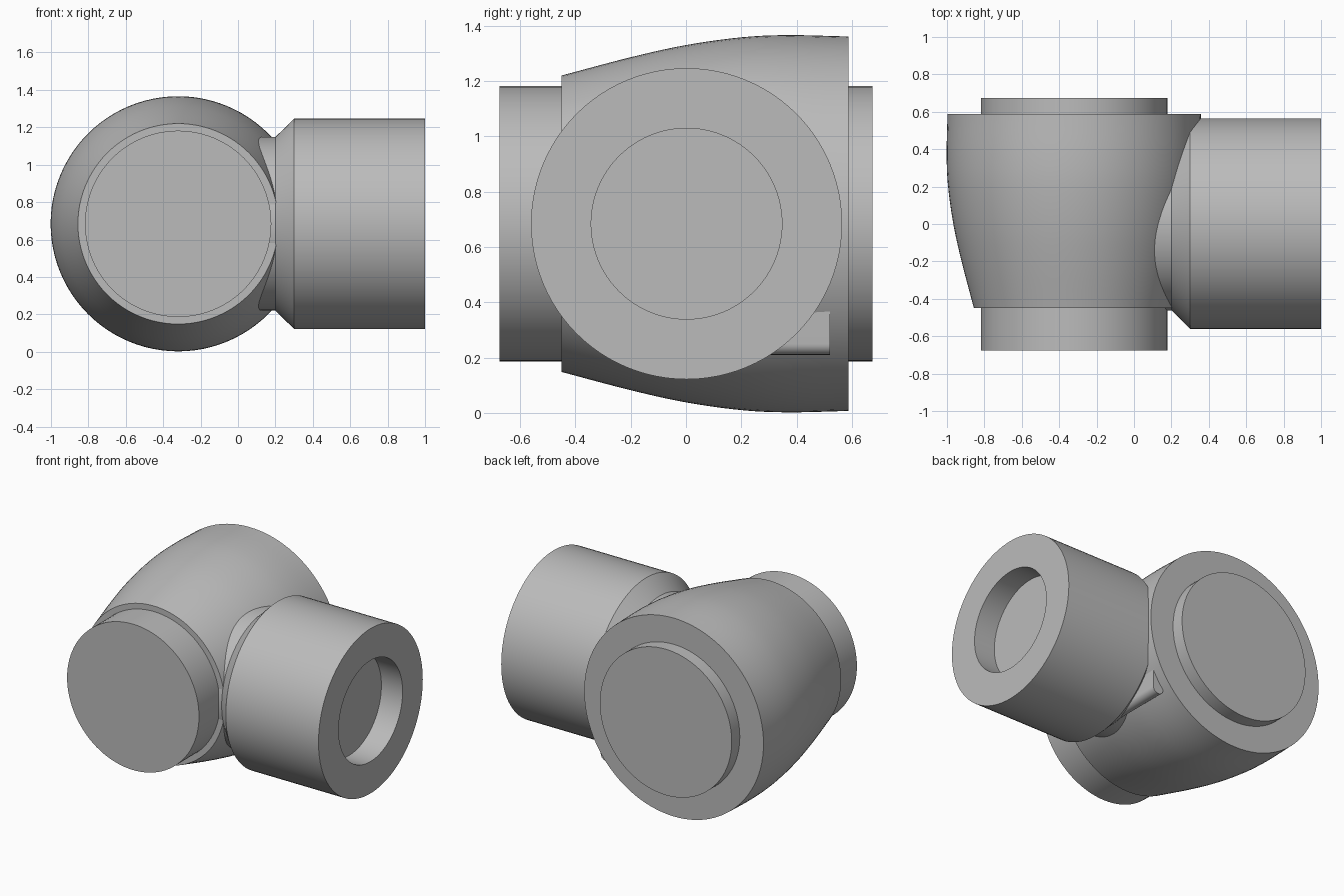
import bpy
import bmesh
import math
from mathutils import Matrix, Vector

cube = bpy.data.objects.get("Cube")
if cube:
    bpy.data.objects.remove(cube, do_unlink=True)

BODY_X, AXIS_Z = -0.32, 0.684
SIDES = 96

grey = bpy.data.materials.new("plain_grey")
grey.use_nodes = True
color = (0.5, 0.5, 0.5, 1)
grey.diffuse_color = color
grey.node_tree.nodes["Principled BSDF"].inputs["Base Color"].default_value = color


def finish(name, bm):
    bmesh.ops.recalc_face_normals(bm, faces=bm.faces)
    mesh = bpy.data.meshes.new(name)
    bm.to_mesh(mesh)
    bm.free()
    mesh.materials.append(grey)
    obj = bpy.data.objects.new(name, mesh)
    bpy.context.collection.objects.link(obj)
    bpy.ops.object.select_all(action='DESELECT')
    obj.select_set(True)
    bpy.context.view_layer.objects.active = obj
    bpy.ops.object.shade_smooth_by_angle(angle=math.radians(30))
    return obj


def lathe(name, profile, axis, origin):
    """Turn (distance along axis, radius) points into a closed solid."""
    axis = Vector(axis)
    turn = axis.to_track_quat('Z', 'Y').to_matrix().to_4x4()
    bm = bmesh.new()
    rings = []
    for d, r in profile:
        rings.append([bm.verts.new((r * math.cos(a), r * math.sin(a), d))
                      for a in (math.tau * i / SIDES for i in range(SIDES))])
    for low, high in zip(rings, rings[1:]):
        for i in range(SIDES):
            j = (i + 1) % SIDES
            bm.faces.new((low[i], low[j], high[j], high[i]))
    bm.faces.new(rings[0])
    bm.faces.new(rings[-1])
    bm.transform(Matrix.Translation(origin) @ turn)
    return finish(name, bm)


def smooth_profile(points, steps=5):
    """Catmull-Rom curve through the given profile points."""
    pts = [Vector(p) for p in points]
    pts = [2 * pts[0] - pts[1]] + pts + [2 * pts[-1] - pts[-2]]
    out = []
    for a, b, c, d in zip(pts, pts[1:], pts[2:], pts[3:]):
        for k in range(steps):
            t = k / steps
            out.append(b + 0.5 * t * (c - a + t * (2*a - 5*b + 4*c - d + t * (3*(b - c) + d - a))))
    return out + [pts[-2]]


# Bulging main body and the plugs at its two ends
body_axis = (BODY_X, 0, AXIS_Z)
lathe("main_body", smooth_profile([(-0.45, 0.536), (-0.2, 0.602), (0, 0.646),
                                   (0.2, 0.674), (0.37, 0.682), (0.588, 0.677)]),
      (0, 1, 0), body_axis)
for name, start, end in (("front_plug", -0.675, -0.4), ("back_plug", 0.5, 0.675)):
    lathe(name, [(start, 0.498), (end, 0.498)], (0, 1, 0), body_axis)

# Side branch: neck, chamfer, barrel and blind bore
lathe("side_branch", [(0, 0.464), (0.2, 0.464), (0.3, 0.5625), (1, 0.5625),
                      (1, 0.345), (0.84, 0.345)],
      (1, 0, 0), (0, 0.002, AXIS_Z))

# Upright tab with a rounded lower edge, behind the branch chamfer
x0, x1, z0, z1 = 0.2, 0.28, 0.21, 0.8
rad = (x1 - x0) / 2
outline = [(x0, z1)] + [((x0 + x1) / 2 - rad * math.cos(a), z0 + rad - rad * math.sin(a))
                        for a in (math.pi * i / 12 for i in range(13))] + [(x1, z1)]
bm = bmesh.new()
face = bm.faces.new([bm.verts.new((x, 0.05, z)) for x, z in outline])
side = bmesh.ops.extrude_face_region(bm, geom=[face])
moved = [v for v in side["geom"] if isinstance(v, bmesh.types.BMVert)]
bmesh.ops.translate(bm, verts=moved, vec=(0, 0.47, 0))
finish("back_tab", bm)
